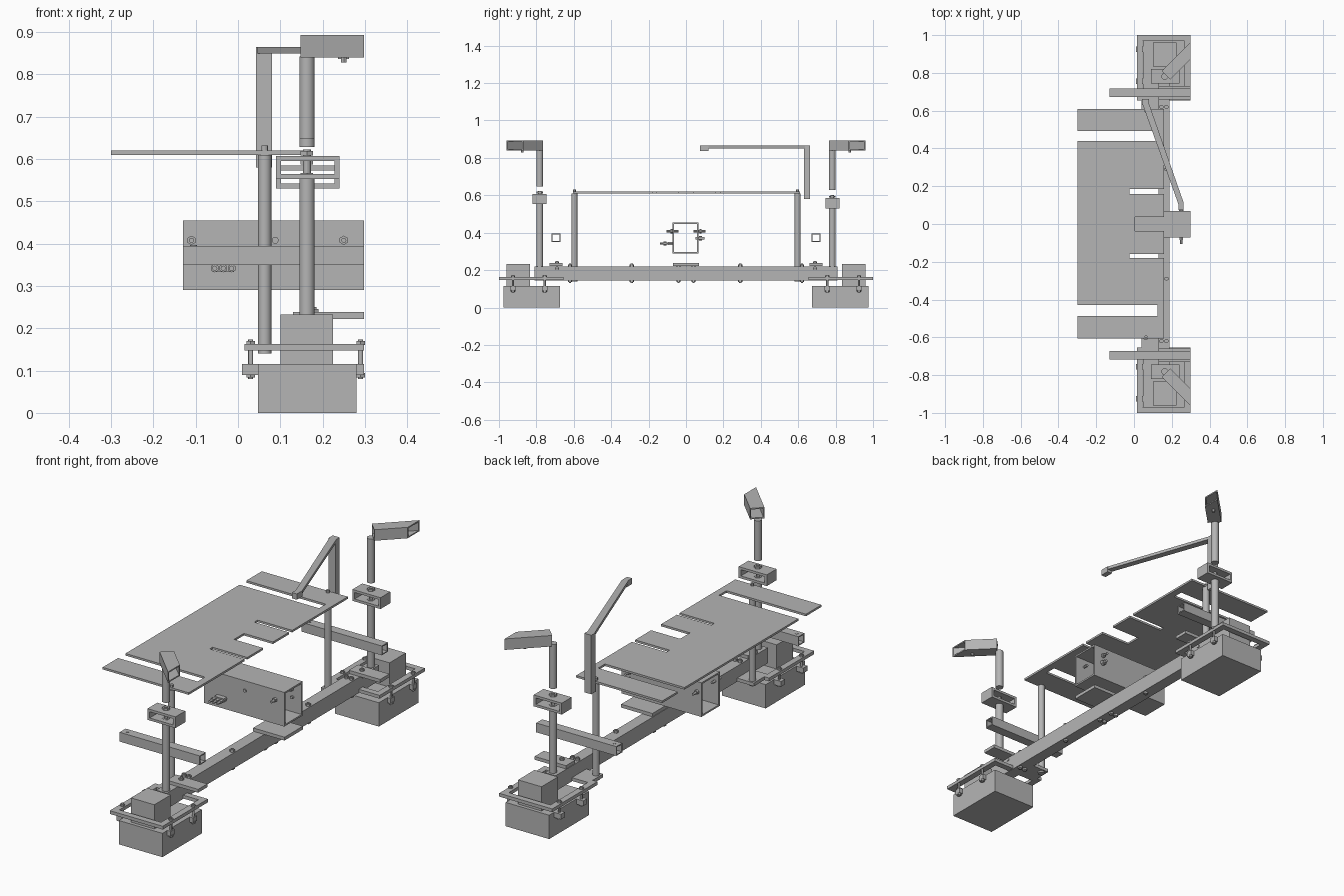
import bpy
import bmesh
from mathutils import Vector

if "Cube" in bpy.data.objects:
    bpy.data.objects.remove(bpy.data.objects["Cube"])

steel = bpy.data.materials.new("steel_grey")
steel.use_nodes = True
GREY = (0.46, 0.46, 0.46, 1)
steel.diffuse_color = GREY
steel.node_tree.nodes["Principled BSDF"].inputs["Base Color"].default_value = GREY


def finish(name, bm, smooth=False):
    bmesh.ops.recalc_face_normals(bm, faces=bm.faces)
    mesh = bpy.data.meshes.new(name)
    bm.to_mesh(mesh)
    bm.free()
    mesh.materials.append(steel)
    ob = bpy.data.objects.new(name, mesh)
    bpy.context.collection.objects.link(ob)
    if smooth:
        bpy.ops.object.select_all(action='DESELECT')
        ob.select_set(True)
        bpy.context.view_layer.objects.active = ob
        bpy.ops.object.shade_smooth_by_angle()
    return ob


def box(name, x, y, z):
    """Box from three (low, high) ranges."""
    bm = bmesh.new()
    bmesh.ops.create_cube(bm, size=1)
    for v in bm.verts:
        v.co = [(lo + hi) / 2 + c * (hi - lo) for c, (lo, hi) in zip(v.co, (x, y, z))]
    return finish(name, bm)


def rod(name, start, end, r, sides=24):
    a, b = Vector(start), Vector(end)
    bm = bmesh.new()
    bmesh.ops.create_cone(bm, cap_ends=True, segments=sides, radius1=r, radius2=r,
                          depth=(b - a).length)
    turn = (b - a).to_track_quat('Z', 'Y')
    for v in bm.verts:
        v.co = turn @ v.co + (a + b) / 2
    return finish(name, bm, sides > 8)


def tube(name, u, v, wall, place):
    """Open rectangular tube; place(u, v, end) gives each corner's position."""
    bm = bmesh.new()
    loops = []
    for end in (0, 1):
        for w in (0, wall):
            corners = [(u[0] + w, v[0] + w), (u[1] - w, v[0] + w),
                       (u[1] - w, v[1] - w), (u[0] + w, v[1] - w)]
            loops.append([bm.verts.new(place(p, q, end)) for p, q in corners])
    o0, i0, o1, i1 = loops
    for a, b in ((o0, o1), (i0, i1), (o0, i0), (o1, i1)):
        for k in range(4):
            n = (k + 1) % 4
            bm.faces.new((a[k], a[n], b[n], b[k]))
    return finish(name, bm)


def tube_x(name, x, y, z, wall):
    return tube(name, y, z, wall, lambda p, q, e: (x[e], p, q))


def plate(name, outline, z):
    """Flat plate from an outline."""
    bm = bmesh.new()
    face = bm.faces.new([bm.verts.new((x, y, z[0])) for x, y in outline])
    top = bmesh.ops.extrude_face_region(bm, geom=[face])["geom"]
    for v in top:
        if isinstance(v, bmesh.types.BMVert):
            v.co.z = z[1]
    return finish(name, bm)


def bolt(name, x, y, low, high, r=0.006):
    """Vertical bolt with a hexagonal head and nut."""
    rod(name + "_shank", (x, y, low), (x, y, high), r, 12)
    rod(name + "_head", (x, y, high - 0.014), (x, y, high - 0.004), r * 1.9, 6)
    rod(name + "_nut", (x, y, low + 0.004), (x, y, low + 0.014), r * 1.9, 6)


def span(s, a, b):
    """Range along y, mirrored for the far or near end."""
    return tuple(sorted((s * a, s * b)))


# main beam, its bolts and the middle plate
box("main_beam", (0.13, 0.187), (-0.81, 0.81), (0.145, 0.22))
for y in (-0.62, -0.29, -0.04, 0.04, 0.29, 0.62):
    for x in ((0.145, 0.172) if abs(y) != 0.29 else (0.172,)):
        bolt("beam_bolt", x, y, 0.132, 0.234)
box("middle_plate", (0.13, 0.298), (-0.07, 0.07), (0.222, 0.238))

# both ends of the machine
for s, side in ((-1, "near"), (1, "far")):
    # foot housing with holes underneath
    foot = box(side + "_foot", (0.047, 0.28), span(s, 0.675, 0.977), (0, 0.115))
    holes = [(0.163, 0.825, 0.022)]
    holes += [(x, y, 0.006) for x in (0.075, 0.25) for y in (0.71, 0.94)]
    for x, y, r in holes:
        cutter = rod(side + "_hole_cutter", (x, s * y, -0.02), (x, s * y, 0.03), r, 20)
        cutter.hide_render = True
        cutter.hide_set(True)
        cut = foot.modifiers.new("hole", 'BOOLEAN')
        cut.object = cutter
        cut.operation = 'DIFFERENCE'
        cut.solver = 'EXACT'
    box(side + "_motor", (0.1, 0.225), span(s, 0.835, 0.96), (0.11, 0.232))

    # clamp frame, ears and clamp bolts
    tube(side + "_clamp_frame", (0.015, 0.298), span(s, 0.655, 1.0), 0.03,
         lambda p, q, e: (p, q, (0.147, 0.163)[e]))
    for x, ear in ((0.03, (0.01, 0.05)), (0.29, (0.275, 0.298))):
        for y in (0.755, 0.925):
            box(side + "_ear", ear, span(s, y - 0.015, y + 0.015), (0.09, 0.115))
            bolt(side + "_clamp_bolt", x, s * y, 0.08, 0.174)

    # beam end plate and desk leg
    box(side + "_end_plate", (0.13, 0.298), span(s, 0.66, 0.73), (0.222, 0.238))
    bolt(side + "_plate_bolt", 0.18, s * 0.69, 0.2, 0.25)
    box(side + "_leg_bracket", (0.04, 0.187), span(s, 0.575, 0.67), (0.147, 0.163))
    rod(side + "_desk_leg", (0.063, s * 0.597, 0.14), (0.063, s * 0.597, 0.61), 0.016)
    rod(side + "_leg_pin", (0.063, s * 0.597, 0.6), (0.063, s * 0.597, 0.632), 0.008, 12)

    # cross bar
    tube_x(side + "_cross_bar", (-0.13, 0.298), span(s, 0.672, 0.718), (0.35, 0.395), 0.005)
    rod(side + "_bar_pin", (-0.105, s * 0.695, 0.392), (-0.105, s * 0.695, 0.397), 0.008, 12)

    # column in two lengths around an open block
    low, high, gap = (0.53, 0.585, 0.628) if s > 0 else (0.553, 0.607, 0.648)
    rod(side + "_lower_column", (0.163, s * 0.782, 0.163), (0.163, s * 0.782, low), 0.018)
    tube(side + "_column_block", (0.09, 0.24), (low, high), 0.012,
         lambda p, q, e: (p, s * (0.745, 0.82)[e], q))
    bolt(side + "_block_bolt", 0.163, s * 0.782, low, high + 0.016, 0.009)
    rod(side + "_upper_column", (0.163, s * 0.782, gap), (0.163, s * 0.782, 0.842), 0.018)

    # slanted head, square at the column and mitred at the outer end
    def head_point(p, q, end):
        if end:
            return (0.298, s * (0.87 + 0.09 * p), q)
        return (0.193 - 0.045 * p, s * (0.765 + 0.045 * p), q)

    bm_head = tube(side + "_head", (0, 1), (0.84, 0.893), 0.006, head_point)
    # thicken the side walls, which are measured as a fraction of the width
    for v in bm_head.data.vertices:
        if 0.842 < v.co.z < 0.891:
            mid = 0.915 if v.co.x > 0.25 else 0.7875
            v.co.y = s * (mid + (s * v.co.y - mid) * 0.87)
            if v.co.x < 0.25:
                v.co.x = 0.1705 + (v.co.x - 0.1705) * 0.87
    rod(side + "_head_stud", (0.25, s * 0.875, 0.828), (0.25, s * 0.875, 0.842), 0.007, 12)

# slotted desk top
desk = [(-0.3, -0.605), (0.16, -0.605), (0.16, -0.18), (-0.025, -0.18), (-0.025, -0.158),
        (0.16, -0.158), (0.16, -0.038), (0.005, -0.038), (0.005, 0.038), (0.16, 0.038),
        (0.16, 0.16), (-0.025, 0.16), (-0.025, 0.185), (0.16, 0.185), (0.16, 0.61),
        (-0.3, 0.61), (-0.3, 0.492), (0.125, 0.492), (0.125, 0.44), (-0.3, 0.44),
        (-0.3, -0.43), (0.125, -0.43), (0.125, -0.487), (-0.3, -0.487)]
plate("desk_top", desk, (0.61, 0.62))

# large box tube with side pins and latch
tube_x("box_tube", (-0.13, 0.298), (-0.072, 0.068), (0.29, 0.455), 0.008)
for s in (-1, 1):
    for x in (-0.11, 0.25):
        rod("side_pin", (x, s * 0.04, 0.408), (x, s * 0.105, 0.408), 0.006, 12)
        rod("side_nut", (x, s * 0.072, 0.408), (x, s * 0.084, 0.408), 0.011, 6)
rod("rear_pin", (0.25, 0.05, 0.37), (0.25, 0.1, 0.37), 0.007, 12)
rod("rear_nut", (0.25, 0.07, 0.37), (0.25, 0.085, 0.37), 0.013, 6)
rod("front_stud", (0.088, -0.077, 0.408), (0.088, -0.07, 0.408), 0.008, 12)
box("latch_plate", (-0.06, -0.01), (-0.095, -0.072), (0.333, 0.35))
for x in (-0.055, -0.035, -0.015):
    rod("latch_pin", (x, -0.14, 0.342), (x, -0.07, 0.342), 0.006, 12)
    rod("latch_nut", (x, -0.12, 0.342), (x, -0.105, 0.342), 0.01, 6)

# swing arm on its post
box("arm_post", (0.043, 0.08), (0.63, 0.662), (0.58, 0.865))
plate("swing_arm", [(0.043, 0.64), (0.075, 0.65), (0.262, 0.115), (0.235, 0.105)], (0.85, 0.865))
box("arm_tip", (0.236, 0.262), (0.075, 0.12), (0.837, 0.865))
